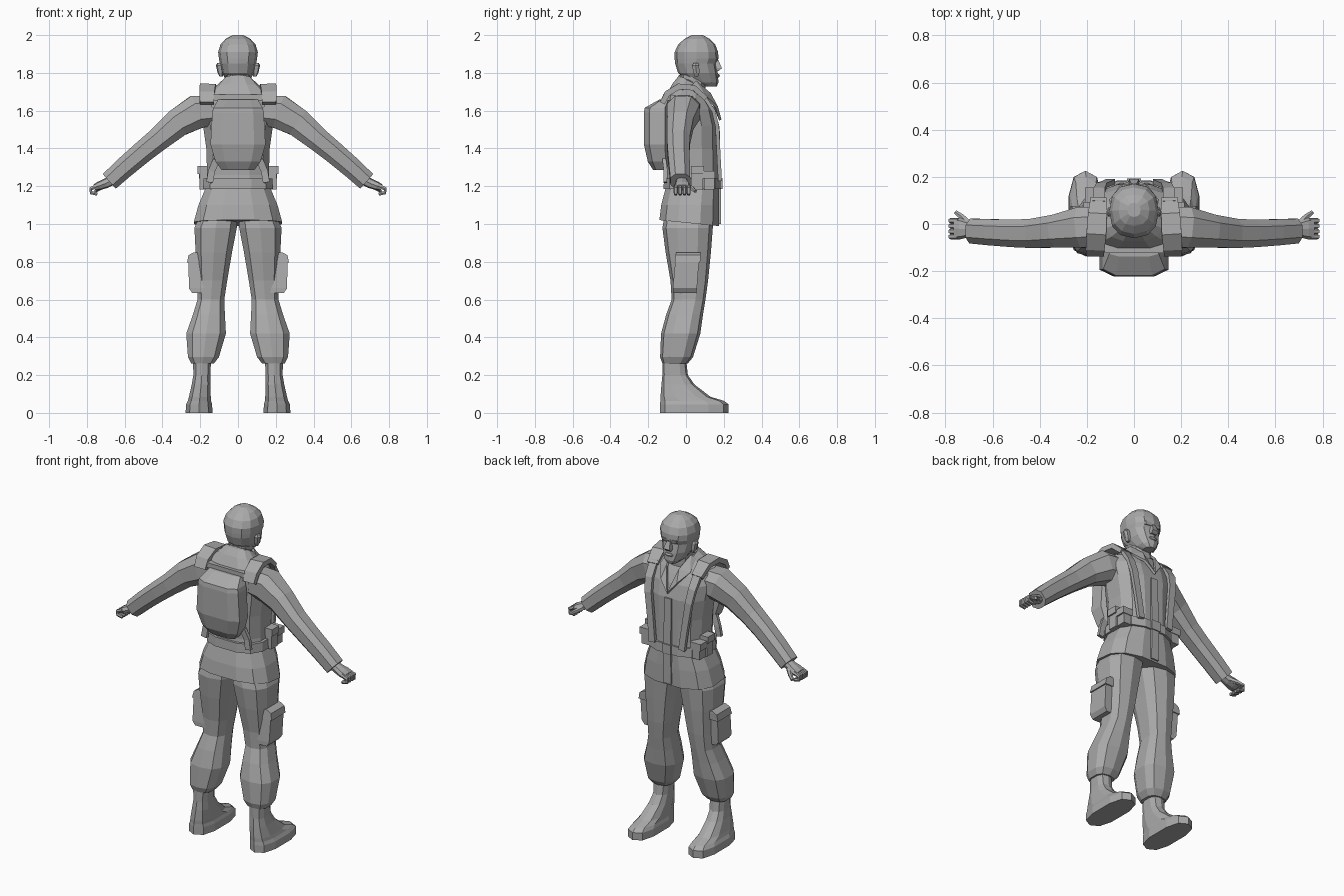
import bpy, bmesh, math
from mathutils import Vector as V

grey = bpy.data.materials.new("plain grey")
grey.diffuse_color = (0.4, 0.4, 0.4, 1)


def finish(name, bm, mirror):
    bmesh.ops.recalc_face_normals(bm, faces=bm.faces)
    me = bpy.data.meshes.new(name)
    bm.to_mesh(me)
    bm.free()
    me.materials.append(grey)
    ob = bpy.data.objects.new(name, me)
    bpy.context.collection.objects.link(ob)
    if mirror:
        ob.modifiers.new("mirror", 'MIRROR').use_mirror_merge = False
    return ob


def loft(name, rings, n=10, e=0.8, off=0.0, mirror=False):
    """Skin a row of super-elliptic rings, each (centre, u axis, v axis)."""
    bm = bmesh.new()
    rows = []
    for c, u, v in rings:
        row = []
        for i in range(n):
            a = 2 * math.pi * i / n + off
            s, t = math.cos(a), math.sin(a)
            s = 0 if abs(s) < 1e-6 else math.copysign(abs(s) ** e, s)
            t = 0 if abs(t) < 1e-6 else math.copysign(abs(t) ** e, t)
            row.append(bm.verts.new(c + u * s + v * t))
        rows.append(row)
    for a, b in zip(rows, rows[1:]):
        for i in range(n):
            j = (i + 1) % n
            bm.faces.new((a[i], a[j], b[j], b[i]))
    bm.faces.new(rows[0])
    bm.faces.new(rows[-1])
    return finish(name, bm, mirror)


def stack(name, levels, **kw):
    """Horizontal rings: (z, x0, x1, y0, y1, optional tilt along y)."""
    rings = []
    for z, x0, x1, y0, y1, *tilt in levels:
        k = tilt[0] if tilt else 0
        r = (y1 - y0) / 2
        rings.append((V(((x0 + x1) / 2, (y0 + y1) / 2, z)),
                      V(((x1 - x0) / 2, 0, 0)), V((0, r, k * r))))
    return loft(name, rings, **kw)


def body(name, levels, **kw):
    """Centred stack: (z, half width, y0, y1, optional tilt)."""
    return stack(name, [(z, -r, r, *rest) for z, r, *rest in levels], **kw)


def tube(name, pts, side, **kw):
    """Rings across a path: (x, y, z, half width along side, half height)."""
    P = [V(p[:3]) for p in pts]
    rings = []
    for i, p in enumerate(pts):
        t = (P[min(i + 1, len(P) - 1)] - P[max(i - 1, 0)]).normalized()
        nrm = t.cross(V(side)).normalized()
        rings.append((P[i], nrm.cross(t) * p[3], nrm * p[4]))
    return loft(name, rings, **kw)


BOX = dict(n=4, e=0, off=math.pi / 4)


def box(name, x0, x1, y0, y1, z0, z1, mirror=False):
    return stack(name, [(z0, x0, x1, y0, y1), (z1, x0, x1, y0, y1)], mirror=mirror, **BOX)


# Head and neck
body("head", [(1.728, .03, .09, .163), (1.75, .056, .01, .172), (1.80, .085, -.042, .168),
              (1.85, .096, -.058, .160), (1.875, .101, -.06, .172), (1.91, .105, -.06, .17),
              (1.95, .093, -.042, .155), (1.98, .066, -.008, .125), (2.0, .028, .03, .09)],
     n=12, e=.85)
body("neck", [(1.62, .08, -.03, .10), (1.72, .065, -.03, .105), (1.79, .066, -.04, .11)], n=10)
body("nose", [(1.868, .011, .14, .172), (1.825, .021, .14, .19), (1.81, .018, .14, .174)], **BOX)
body("brow", [(1.862, .06, .12, .166), (1.88, .064, .12, .171)], n=8, e=.6)
body("lips", [(1.775, .022, .13, .174), (1.785, .03, .13, .179), (1.795, .02, .13, .174)], n=8)
stack("ear", [(1.78, .08, .097, .045, .065), (1.80, .08, .108, .038, .072),
              (1.84, .08, .117, .03, .072), (1.852, .085, .11, .04, .065)],
      n=6, e=.7, mirror=True)

# Jacket, from flared hem to collar
body("jacket", [(1.005, .24, -.145, .178, -.1), (1.10, .215, -.135, .18), (1.19, .176, -.112, .178),
                (1.26, .168, -.105, .176), (1.40, .172, -.11, .174), (1.52, .19, -.11, .172),
                (1.61, .20, -.11, .15, -.05), (1.67, .185, -.105, .125, -.15),
                (1.715, .125, -.075, .105, -.3), (1.755, .08, -.04, .08, -.5)],
     n=12, e=.75, off=math.pi / 12)
body("placket", [(1.0, .026, .12, .184), (1.2, .026, .12, .186), (1.52, .022, .12, .178)], **BOX)

# Open collar with pointed lapels
bm = bmesh.new()
lapel = [(.0, .182, 1.55), (.055, .162, 1.62), (.1, .10, 1.675), (.088, .03, 1.735),
         (.066, .05, 1.755), (.04, .125, 1.69)]
bm.faces.new([bm.verts.new(p) for p in lapel])
bmesh.ops.triangulate(bm, faces=bm.faces)
ob = finish("lapel", bm, True)
sol = ob.modifiers.new("thickness", 'SOLIDIFY')
sol.thickness, sol.offset = .014, 0
body("collar", [(1.71, .095, -.065, .05, -.3), (1.765, .078, -.042, .06, -.45)], n=10, e=.8)

# Sleeves and hands
Y, X = (0, 1, 0), (1, 0, 0)
tube("sleeve", [(.14, -.01, 1.60, .09, .085), (.22, -.015, 1.593, .092, .095),
                (.32, -.03, 1.535, .074, .08), (.42, -.04, 1.45, .066, .067),
                (.50, -.04, 1.385, .062, .063), (.60, -.035, 1.30, .059, .059),
                (.68, -.03, 1.227, .056, .055)], Y, n=8, e=.8, off=math.pi / 8, mirror=True)
tube("palm", [(.66, -.025, 1.235, .03, .026), (.70, -.022, 1.215, .034, .026),
              (.735, -.02, 1.202, .045, .023), (.76, -.02, 1.192, .045, .017)],
     Y, n=8, mirror=True)
for i, y in enumerate((-.054, -.031, -.008, .014)):
    tube(f"finger_{i + 1}", [(.745, y, 1.2, .011, .012), (.779, y, 1.187, .011, .011),
                             (.778, y, 1.166, .011, .011), (.745, y, 1.158, .009, .009)],
         Y, n=6, mirror=True)
tube("thumb", [(.70, .0, 1.208, .014, .016), (.73, .03, 1.19, .012, .013),
               (.757, .05, 1.172, .008, .009)], (0, 0, 1), n=6, mirror=True)

# Trousers gathered above the boots
stack("trouser_leg", [(1.06, 0, .20, -.11, .14), (.98, .002, .235, -.125, .142),
                      (.85, .028, .228, -.108, .132), (.70, .054, .218, -.082, .117),
                      (.60, .07, .217, -.076, .103), (.52, .066, .242, -.105, .09),
                      (.42, .06, .278, -.132, .076), (.295, .098, .268, -.137, .037),
                      (.262, .125, .25, -.125, .01)],
      n=10, e=.75, off=math.pi / 10, mirror=True)
stack("cargo_pocket", [(.635, .17, .243, -.07, .055), (.66, .17, .26, -.07, .058),
                       (.82, .17, .262, -.055, .07)], mirror=True, **BOX)
stack("pocket_flap", [(.795, .18, .27, -.06, .075), (.835, .18, .262, -.055, .077),
                      (.85, .18, .235, -.053, .077)], mirror=True, **BOX)

# Boots
stack("boot", [(.0, .133, .28, -.137, .226), (.045, .134, .278, -.137, .226),
               (.064, .14, .268, -.136, .2), (.085, .142, .262, -.135, .13),
               (.15, .143, .247, -.13, .045), (.20, .145, .238, -.125, .01),
               (.29, .14, .24, -.125, .0)], n=10, e=.75, off=math.pi / 10, mirror=True)

# Belt, buckle and pouches
body("belt", [(1.185, .19, -.123, .188), (1.24, .187, -.12, .186)],
     n=12, e=.72, off=math.pi / 12)
box("buckle", -.03, .03, .17, .192, 1.185, 1.243)
for i, (x0, x1, y0, y1, z) in enumerate([(.15, .205, .03, .09, 1.30), (.135, .198, .095, .15, 1.275)]):
    box(f"pouch_{i + 1}", x0, x1, y0, y1, 1.182, z, True)
    box(f"pouch_flap_{i + 1}", x0, x1 + .009, y0 - .004, y1 + .004, z - .035, z + .006, True)

# Backpack and its harness
body("backpack", [(1.285, .09, -.175, -.10), (1.33, .125, -.205, -.08), (1.42, .153, -.226, -.08),
                  (1.59, .143, -.226, -.08), (1.615, .137, -.222, -.08), (1.66, .11, -.14, -.08)],
     n=8, e=.6, off=math.pi / 8)
box("cross_strap", -.13, .13, -.122, -.08, 1.655, 1.685)
tube("shoulder_pad", [(.165, -.125, 1.64, .037, .014), (.165, -.10, 1.69, .04, .016),
                      (.16, -.04, 1.727, .042, .016), (.155, .04, 1.722, .04, .015),
                      (.15, .105, 1.665, .034, .013)], X, mirror=True, **BOX)
tube("front_strap", [(.15, .09, 1.685, .026, .01), (.147, .145, 1.60, .024, .01),
                     (.137, .165, 1.52, .022, .01), (.115, .173, 1.36, .02, .01),
                     (.10, .18, 1.23, .02, .01)], X, mirror=True, **BOX)
tube("back_strap", [(.115, -.115, 1.34, .018, .01), (.14, -.108, 1.28, .018, .01),
                    (.15, -.11, 1.22, .018, .01)], X, mirror=True, **BOX)
